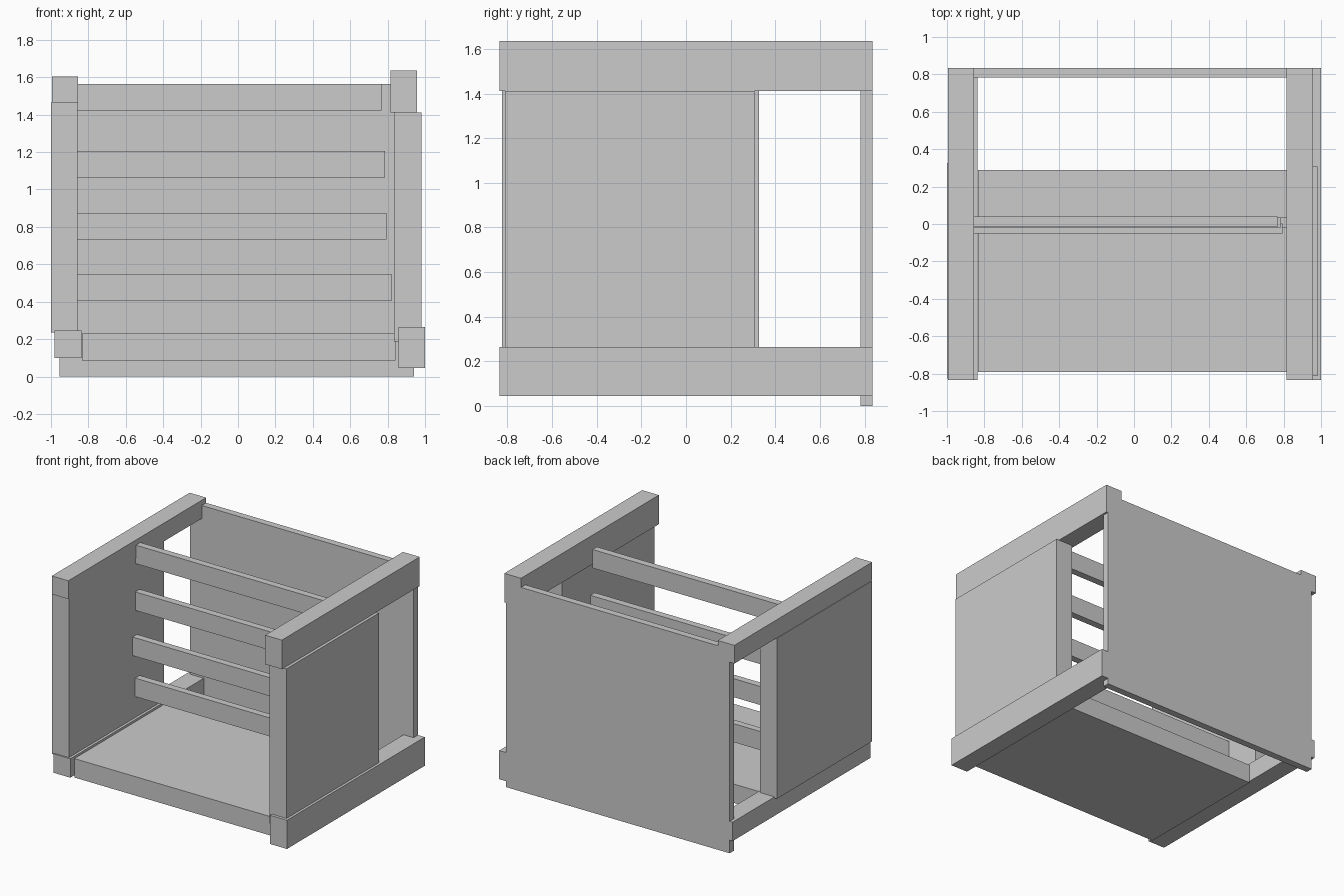
import bpy

if "Cube" in bpy.data.objects:
    bpy.data.objects.remove(bpy.data.objects["Cube"])


def box(name, x, y, z):
    """Add a box spanning the given (min, max) ranges."""
    bpy.ops.mesh.primitive_cube_add(size=1, location=[sum(r) / 2 for r in (x, y, z)])
    ob = bpy.context.object
    ob.name = name
    ob.scale = [r[1] - r[0] for r in (x, y, z)]
    bpy.ops.object.transform_apply(location=False, rotation=False, scale=True)
    return ob


# Four side rails running front to back
DEPTH = (-0.835, 0.835)
box("left_top_rail", (-0.995, -0.855), DEPTH, (1.465, 1.605))
box("left_bottom_rail", (-0.98, -0.838), DEPTH, (0.10, 0.245))
box("right_top_rail", (0.815, 0.957), DEPTH, (1.412, 1.635))
box("right_bottom_rail", (0.857, 1.0), DEPTH, (0.045, 0.265))

# Thick side panels, leaving the rear open
box("left_side_panel", (-1.0, -0.858), (-0.825, 0.327), (0.235, 1.465))
box("right_side_panel", (0.835, 0.98), (-0.812, 0.307), (0.187, 1.412))

# Back panel and floor slab
box("back_panel", (-0.955, 0.942), (0.782, 0.835), (0.0, 1.565))
box("floor_slab", (-0.835, 0.842), (-0.79, 0.29), (0.085, 0.23))

# Cross bars, bottom to top: right end, front, bottom height
bars = [(0.82, -0.02, 0.405), (0.795, -0.052, 0.732),
        (0.787, -0.018, 1.065), (0.766, -0.015, 1.423)]
for i, (right, front, low) in enumerate(bars, 1):
    box(f"cross_bar_{i}", (-0.87, right), (front, front + 0.054), (low, low + 0.142))
